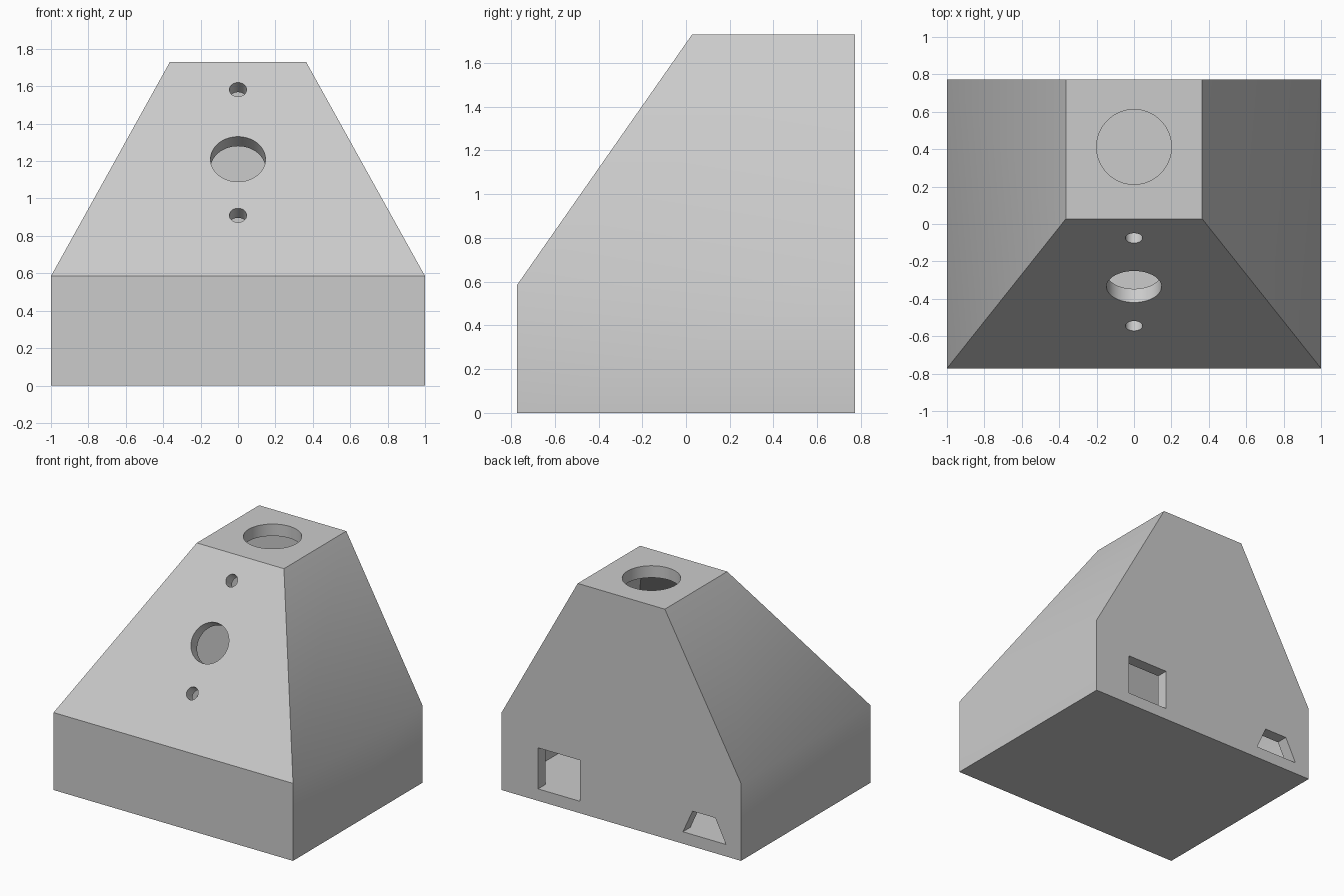
import bpy, bmesh, math
from mathutils import Vector, Matrix

cube = bpy.data.objects.get("Cube")
if cube:
    bpy.data.objects.remove(cube, do_unlink=True)

WALL = 0.09
HALF_W, HALF_D, KNEE, HEIGHT = 1.0, 0.772, 0.585, 1.73
TOP_W, TOP_FRONT = 0.364, 0.028

grey = bpy.data.materials.new("light grey")
grey.use_nodes = True
colour = (0.6, 0.6, 0.6, 1)
grey.diffuse_color = colour
grey.node_tree.nodes["Principled BSDF"].inputs["Base Color"].default_value = colour


def make_object(name, bm):
    bmesh.ops.recalc_face_normals(bm, faces=bm.faces)
    mesh = bpy.data.meshes.new(name)
    bm.to_mesh(mesh)
    bm.free()
    mesh.materials.append(grey)
    obj = bpy.data.objects.new(name, mesh)
    bpy.context.collection.objects.link(obj)
    return obj


def loft(name, rings):
    """Closed solid through a list of equally long point rings."""
    bm = bmesh.new()
    loops = [[bm.verts.new(p) for p in ring] for ring in rings]
    n = len(loops[0])
    for low, high in zip(loops, loops[1:]):
        for i in range(n):
            j = (i + 1) % n
            bm.faces.new((low[i], low[j], high[j], high[i]))
    bm.faces.new(loops[0])
    bm.faces.new(loops[-1])
    return make_object(name, bm)


def rect(half_width, front, back, z):
    return [(-half_width, front, z), (half_width, front, z),
            (half_width, back, z), (-half_width, back, z)]


def cylinder(name, centre, axis, radius, depth):
    bm = bmesh.new()
    turn = Vector((0, 0, 1)).rotation_difference(axis).to_matrix().to_4x4()
    bmesh.ops.create_cone(bm, cap_ends=True, segments=64, radius1=radius, radius2=radius,
                          depth=depth, matrix=Matrix.Translation(centre) @ turn)
    return make_object(name, bm)


def back_opening(name, outline):
    return loft(name, [[(x, y, z) for x, z in outline]
                       for y in (HALF_D - WALL - 0.03, HALF_D + 0.1)])


# Outer housing: box base with a tapered top and flat back
housing = loft("housing", [
    rect(HALF_W, -HALF_D, HALF_D, 0),
    rect(HALF_W, -HALF_D, HALF_D, KNEE),
    rect(TOP_W, TOP_FRONT, HALF_D, HEIGHT)])

# Inner cavity, parallel to the outside at one wall thickness
rise = HEIGHT - KNEE
side_run, front_run = HALF_W - TOP_W, TOP_FRONT + HALF_D
side_shift = WALL * math.hypot(rise, side_run) / rise
front_shift = WALL * math.hypot(rise, front_run) / rise
in_w, in_d, in_top = HALF_W - WALL, HALF_D - WALL, HEIGHT - WALL
climb = (in_top - KNEE) / rise
cavity = loft("cavity_cutter", [
    rect(in_w, -in_d, in_d, WALL),
    rect(in_w, -in_d, in_d, KNEE - 0.025),
    rect(HALF_W - side_run * climb - side_shift,
         -HALF_D + front_run * climb + front_shift, in_d, in_top)])
cutters = [cavity]

# Round opening in the top
cutters.append(cylinder("top_hole_cutter", (0, 0.412, HEIGHT), Vector((0, 0, 1)), 0.2, 0.3))

# Sensor hole and two screw holes square to the sloping front
slope_normal = Vector((0, -rise, front_run)).normalized()
for z, radius in ((1.21, 0.147), (1.582, 0.046), (0.91, 0.046)):
    y = -HALF_D + front_run * (z - KNEE) / rise
    cutters.append(cylinder("front_hole_cutter", (0, y, z), slope_normal, radius, 0.26))

# Square and trapezoid cable openings in the back
cutters.append(back_opening("square_port_cutter",
                            [(0.345, WALL), (0.695, WALL), (0.695, 0.4), (0.345, 0.4)]))
cutters.append(back_opening("tapered_port_cutter",
                            [(-0.875, WALL), (-0.515, WALL), (-0.595, 0.267), (-0.785, 0.267)]))

# Cut everything out and remove the cutters
bpy.context.view_layer.objects.active = housing
for cutter in cutters:
    cutter.hide_render = True
    mod = housing.modifiers.new("cut", "BOOLEAN")
    mod.operation = "DIFFERENCE"
    mod.solver = "EXACT"
    mod.object = cutter
    bpy.ops.object.modifier_apply(modifier=mod.name)
    bpy.data.objects.remove(cutter, do_unlink=True)

bpy.ops.object.select_all(action="DESELECT")
housing.select_set(True)
bpy.ops.object.shade_smooth_by_angle(angle=math.radians(30))
